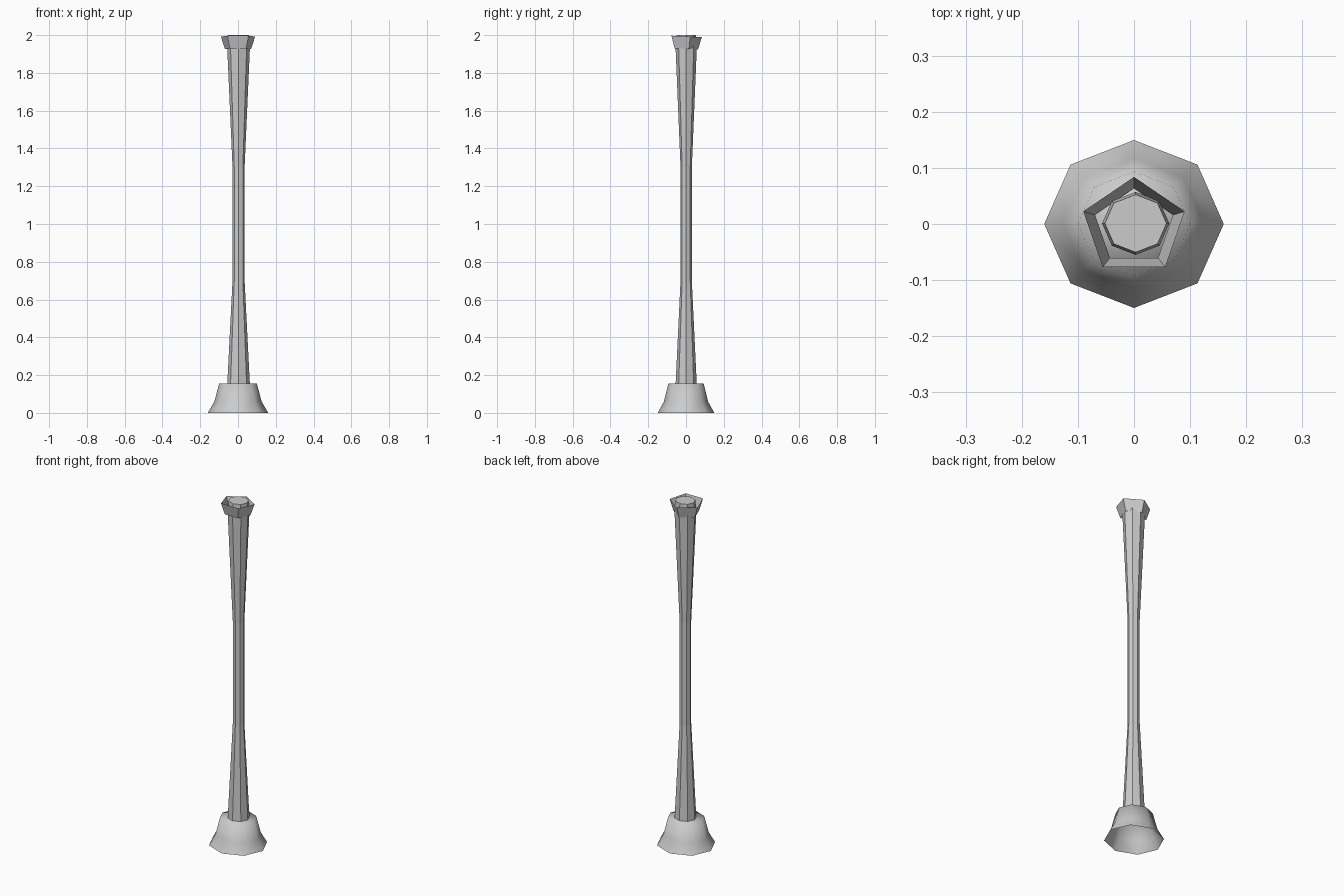
import bpy, bmesh, math

if "Cube" in bpy.data.objects:
    bpy.data.objects.remove(bpy.data.objects["Cube"])

DEPTH = 0.935  # the whole post is slightly narrower front to back


def lathe(name, sides, rings, centre=(0, 0), cap_bottom=False, cap_top=False,
          smooth=False, tilt=0.0):
    """Stack polygon rings of (radius, z); the first corner points to the back."""
    bm = bmesh.new()
    loops = []
    for r, z in rings:
        loop = []
        for i in range(sides):
            a = math.pi / 2 + 2 * math.pi * i / sides
            x = centre[0] + r * math.cos(a)
            y = centre[1] + r * math.sin(a) * DEPTH
            loop.append(bm.verts.new((x, y, z + tilt * y)))
        loops.append(loop)
    for low, high in zip(loops, loops[1:]):
        for i in range(sides):
            j = (i + 1) % sides
            bm.faces.new((low[i], low[j], high[j], high[i]))
    if cap_bottom:
        bm.faces.new(list(reversed(loops[0])))
    if cap_top:
        bm.faces.new(loops[-1])
    for f in bm.faces:
        f.smooth = smooth
    mesh = bpy.data.meshes.new(name)
    bm.to_mesh(mesh)
    bm.free()
    obj = bpy.data.objects.new(name, mesh)
    bpy.context.collection.objects.link(obj)
    return obj


# Flared foot, smooth, open underneath
lathe("base", 8, [(0.16, 0.0), (0.125, 0.06), (0.10, 0.155)],
      cap_top=True, smooth=True)

# Octagonal shaft with a narrow waist and a capped tip
lathe("shaft", 8, [(0.06, 0.15), (0.032, 0.70), (0.032, 1.30),
                   (0.06, 1.93), (0.055, 2.0)],
      centre=(0.003, 0.001), cap_top=True)

# Five-sided open collar, slightly tilted
lathe("collar", 5, [(0.073, 1.927), (0.095, 1.993)],
      centre=(0.0, -0.005), tilt=-0.05)
